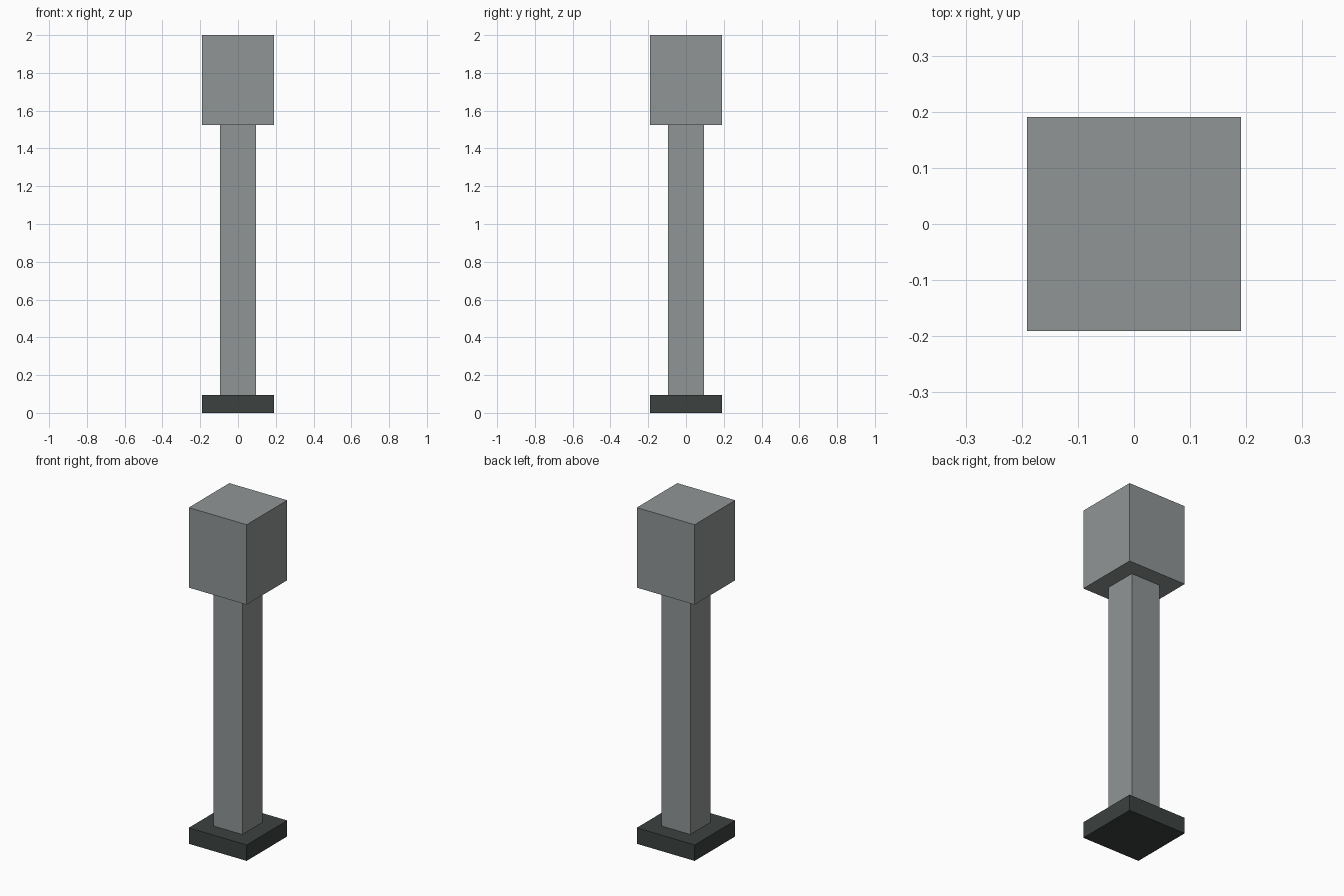
import bpy

# Remove the default cube
cube = bpy.data.objects.get("Cube")
if cube:
    bpy.data.objects.remove(cube, do_unlink=True)


def make_material(name, rgb):
    mat = bpy.data.materials.new(name)
    mat.use_nodes = True
    colour = (*rgb, 1.0)
    mat.diffuse_color = colour
    mat.node_tree.nodes["Principled BSDF"].inputs["Base Color"].default_value = colour
    return mat


def box(name, width, bottom, top, mat):
    """Square block centred on the z axis, from bottom to top."""
    bpy.ops.mesh.primitive_cube_add(size=1, location=(0, 0, (bottom + top) / 2))
    obj = bpy.context.object
    obj.name = obj.data.name = name
    obj.scale = (width, width, top - bottom)
    bpy.ops.object.transform_apply(location=False, rotation=False, scale=True)
    obj.data.materials.append(mat)
    return obj


grey = make_material("light grey", (0.28, 0.30, 0.30))
dark = make_material("dark grey", (0.045, 0.054, 0.052))

# Foot plate, post and head block
box("base", 0.381, 0.0, 0.095, dark)
box("post", 0.19, 0.095, 1.524, grey)
box("head", 0.381, 1.524, 2.0, grey)
